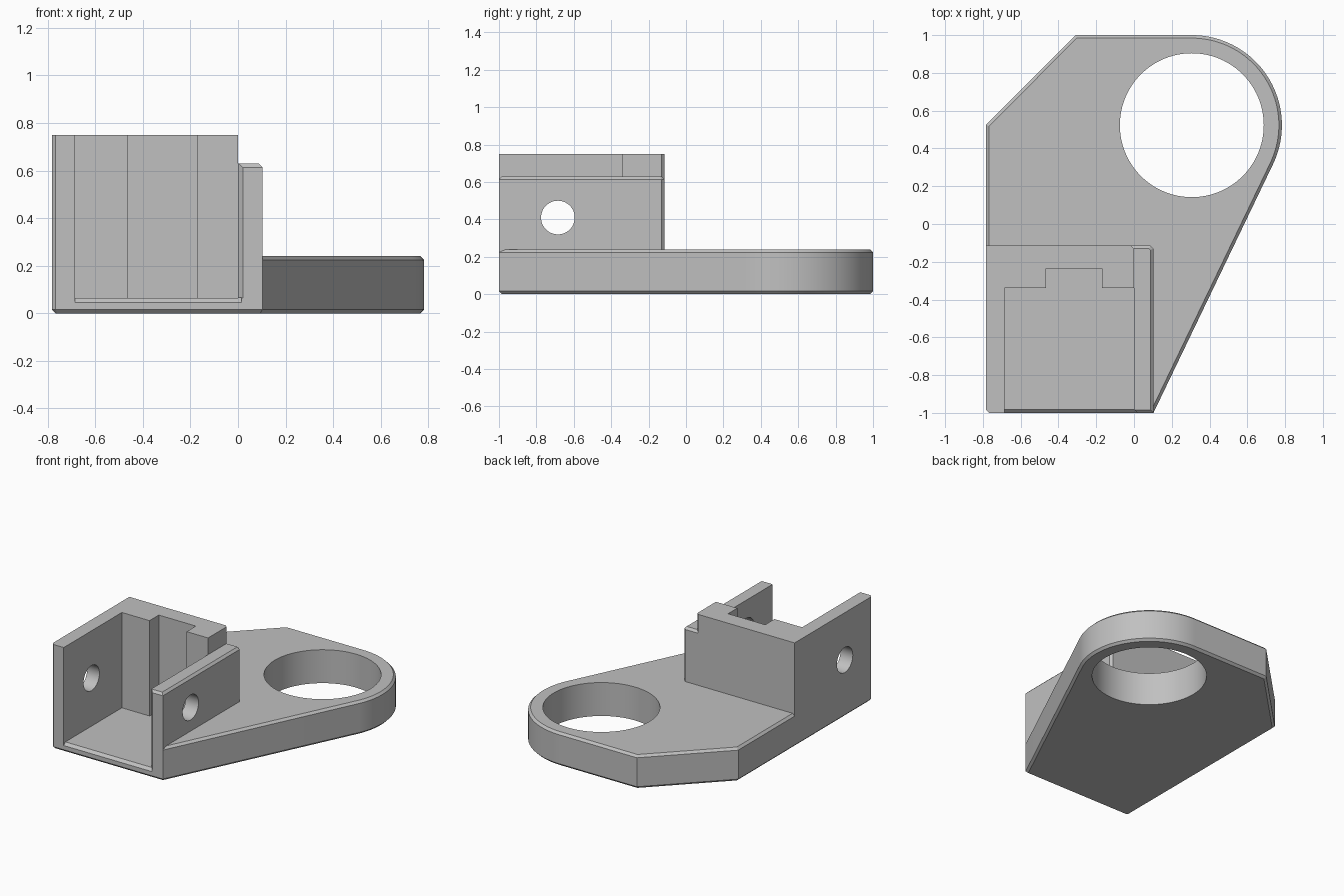
import bpy, bmesh, math

if "Cube" in bpy.data.objects:
    bpy.data.objects.remove(bpy.data.objects["Cube"], do_unlink=True)

grey = bpy.data.materials.new("light grey")
grey.use_nodes = True
colour = (0.53, 0.53, 0.53, 1)
grey.diffuse_color = colour
grey.node_tree.nodes["Principled BSDF"].inputs["Base Color"].default_value = colour

CH = 0.016                              # chamfer width
L, R, F, B = -0.783, 0.103, -1.0, -0.115  # bracket extents in x and y


def prism(name, pts, lo, hi, axis="z", chamfer=None):
    """Extrude a 2D outline along an axis, chamfering edges picked by a rule."""
    def place(p, h):
        return (p[0], p[1], h) if axis == "z" else (h, p[0], p[1])
    bm = bmesh.new()
    face = bm.faces.new([bm.verts.new(place(p, lo)) for p in pts])
    ext = bmesh.ops.extrude_face_region(bm, geom=[face])
    for v in ext["geom"]:
        if isinstance(v, bmesh.types.BMVert):
            v.co["xyz".index(axis)] = hi
    bmesh.ops.recalc_face_normals(bm, faces=bm.faces)
    if chamfer:
        edges = [e for e in bm.edges if chamfer(e.verts[0].co, e.verts[1].co)]
        bmesh.ops.bevel(bm, geom=edges, offset=CH, segments=1,
                        affect="EDGES", clamp_overlap=False)
    mesh = bpy.data.meshes.new(name)
    bm.to_mesh(mesh)
    bm.free()
    mesh.materials.append(grey)
    obj = bpy.data.objects.new(name, mesh)
    bpy.context.collection.objects.link(obj)
    return obj


def circle(cx, cy, r, n):
    return [(cx + r * math.cos(i * math.tau / n), cy + r * math.sin(i * math.tau / n))
            for i in range(n)]


def combine(target, tool, operation):
    """Apply a boolean and remove the tool object."""
    bpy.context.view_layer.objects.active = target
    mod = target.modifiers.new(operation, "BOOLEAN")
    mod.operation, mod.object, mod.solver = operation, tool, "EXACT"
    bpy.ops.object.modifier_apply(modifier=mod.name)
    bpy.data.objects.remove(tool, do_unlink=True)


# Base plate: rounded end joined to the front corner by a tangent edge
cx, cy, rad = 0.306, 0.523, 0.477
dx, dy = R - cx, F - cy
start = math.atan2(dy, dx) + math.acos(rad / math.hypot(dx, dy))
steps = 40
arc = [(cx + rad * math.cos(a), cy + rad * math.sin(a))
       for a in (start + (math.pi / 2 - start) * i / steps for i in range(steps + 1))]
outline = [(L + CH, F), (R, F)] + arc + [(-0.31, 1), (L, 0.525), (L, F + CH)]
body = prism("mounting_bracket", outline, 0, 0.24,
             chamfer=lambda a, b: abs(a.z - b.z) < 1e-5)

# Tall housing block
block = prism("housing_block",
              [(L + CH, F), (0, F), (0, B - CH), (-CH, B), (L, B), (L, F + CH)],
              0.1, 0.75)
combine(body, block, "UNION")

# Lower side wall with chamfered top and rear corner
wall = prism("side_wall", [(-0.05, F), (R, F), (R, B - CH), (R - CH, B), (-0.05, B)],
             0.1, 0.63, chamfer=lambda a, b: min(a.z, b.z) > 0.6 and max(a.x, b.x) > 0)
combine(body, wall, "UNION")

# Open pocket with a rear slot and a flared right mouth
pocket = prism("pocket", [(-0.685, -1.1), (0.12, -1.1), (0, -0.98), (0, -0.34),
                          (-0.17, -0.34), (-0.17, -0.235), (-0.465, -0.235),
                          (-0.465, -0.34), (-0.685, -0.34)], 0.065, 1)
combine(body, pocket, "DIFFERENCE")
lip = prism("floor_lip", [(-0.98, 0.066), (-1.1, -0.054), (-1.1, 0.066)],
            -0.685, 0.015, axis="x")
combine(body, lip, "DIFFERENCE")

# Large round opening and the pin hole through both walls
combine(body, prism("ring_hole", circle(cx, cy, 0.381, 96), -0.1, 0.5), "DIFFERENCE")
combine(body, prism("pin_hole", circle(-0.685, 0.41, 0.09, 48), -1, 0.3, axis="x"),
        "DIFFERENCE")

bpy.ops.object.select_all(action="DESELECT")
body.select_set(True)
bpy.context.view_layer.objects.active = body
bpy.ops.object.shade_smooth_by_angle(angle=math.radians(25))
